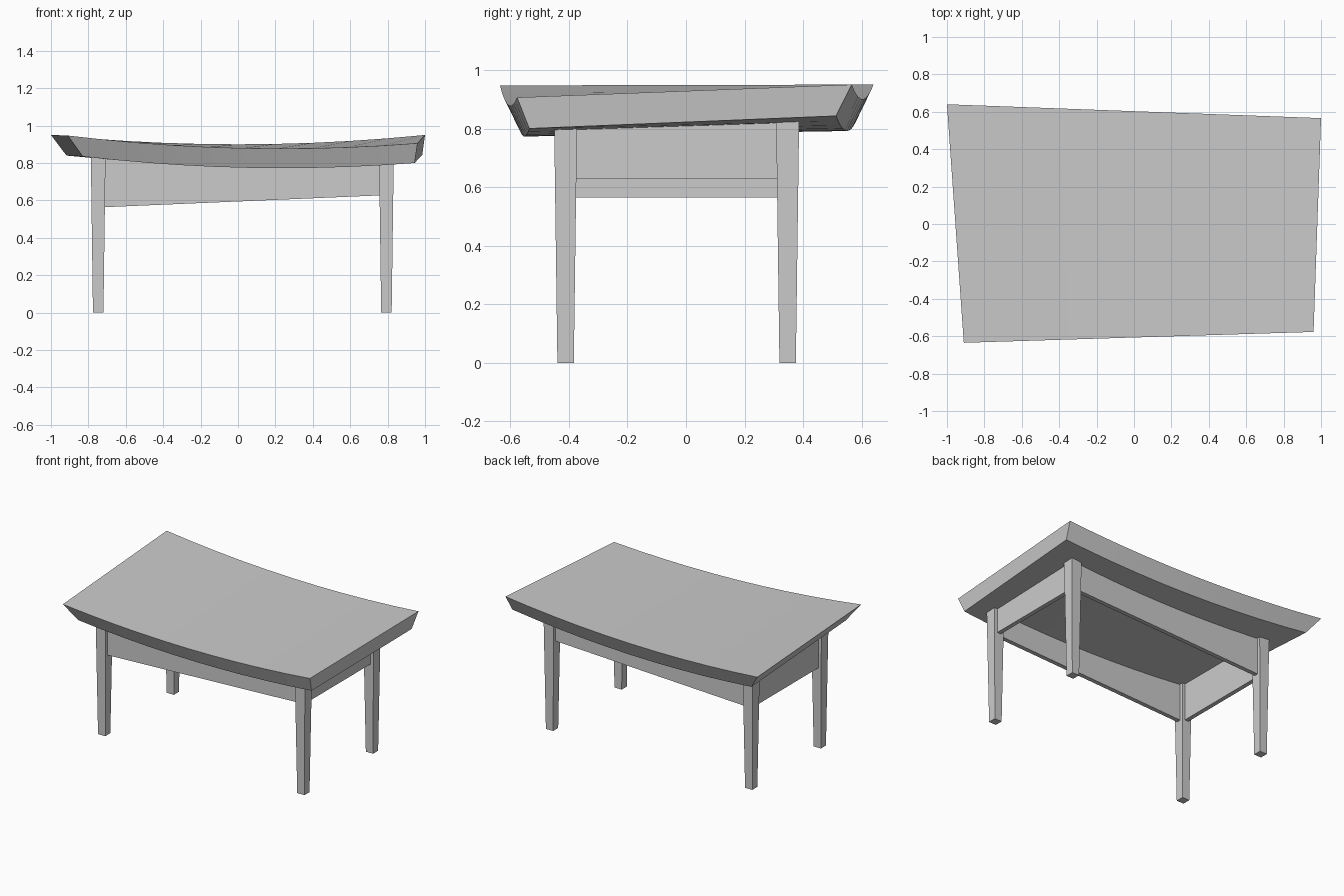
import bpy, bmesh
from mathutils import Vector

if "Cube" in bpy.data.objects:
    bpy.data.objects.remove(bpy.data.objects["Cube"])


def make_object(name, bm):
    bmesh.ops.recalc_face_normals(bm, faces=bm.faces)
    mesh = bpy.data.meshes.new(name)
    bm.to_mesh(mesh)
    bm.free()
    ob = bpy.data.objects.new(name, mesh)
    bpy.context.collection.objects.link(ob)
    return ob


def loft(name, rings):
    """Skin closed rings of points and cap both ends."""
    bm = bmesh.new()
    rings = [[bm.verts.new(p) for p in r] for r in rings]
    n = len(rings[0])
    for a, b in zip(rings, rings[1:]):
        for i in range(n):
            j = (i + 1) % n
            bm.faces.new((a[i], a[j], b[j], b[i]))
    bm.faces.new(rings[0])
    bm.faces.new(rings[-1])
    return make_object(name, bm)


def rect(cx, cy, size, z):
    h = size / 2
    return [(cx - h, cy - h, z), (cx + h, cy - h, z), (cx + h, cy + h, z), (cx - h, cy + h, z)]


# Sagging table top: four long edges, each (left end, right end, sag at middle)
edges = [
    ((-0.91, -0.635, 0.947), (0.96, -0.577, 0.906), 0.047),   # top front
    ((-1.0, 0.64, 0.95), (1.0, 0.566, 0.95), 0.05),           # top back
    ((-0.917, 0.587, 0.84), (0.985, 0.512, 0.843), 0.05),     # underside back
    ((-0.83, -0.578, 0.835), (0.944, -0.535, 0.80), 0.043),   # underside front
]
STEPS = 10
rings = []
for k in range(STEPS + 1):
    t = k / STEPS
    rings.append([Vector(a).lerp(Vector(b), t) - Vector((0, 0, sag * 4 * t * (1 - t)))
                  for a, b, sag in edges])
loft("table_top", rings)

# Tapered legs
XS = {"left": -0.7475, "right": 0.7935}
YS = {"front": -0.411, "back": 0.347}
for yn, y in YS.items():
    for xn, x in XS.items():
        loft(f"{yn}_{xn}_leg", [rect(x, y, 0.056, 0), rect(x, y, 0.079, 0.85)])

# Aprons between the legs, with a slanting lower edge
T = 0.015
BOTTOM = {"left": 0.564, "right": 0.627}
APRON_TOP = 0.838
slope = (BOTTOM["right"] - BOTTOM["left"]) / (XS["right"] - XS["left"] - 0.07)


def lower(x):
    return BOTTOM["left"] + slope * (x - XS["left"] - 0.035)


for yn, y in YS.items():
    loft(f"{yn}_apron", [[(x, y - T, lower(x)), (x, y + T, lower(x)),
                          (x, y + T, APRON_TOP), (x, y - T, APRON_TOP)] for x in XS.values()])
for xn, x in XS.items():
    z = BOTTOM[xn]
    loft(f"{xn}_apron", [[(x - T, y, z), (x + T, y, z),
                          (x + T, y, APRON_TOP), (x - T, y, APRON_TOP)] for y in YS.values()])
